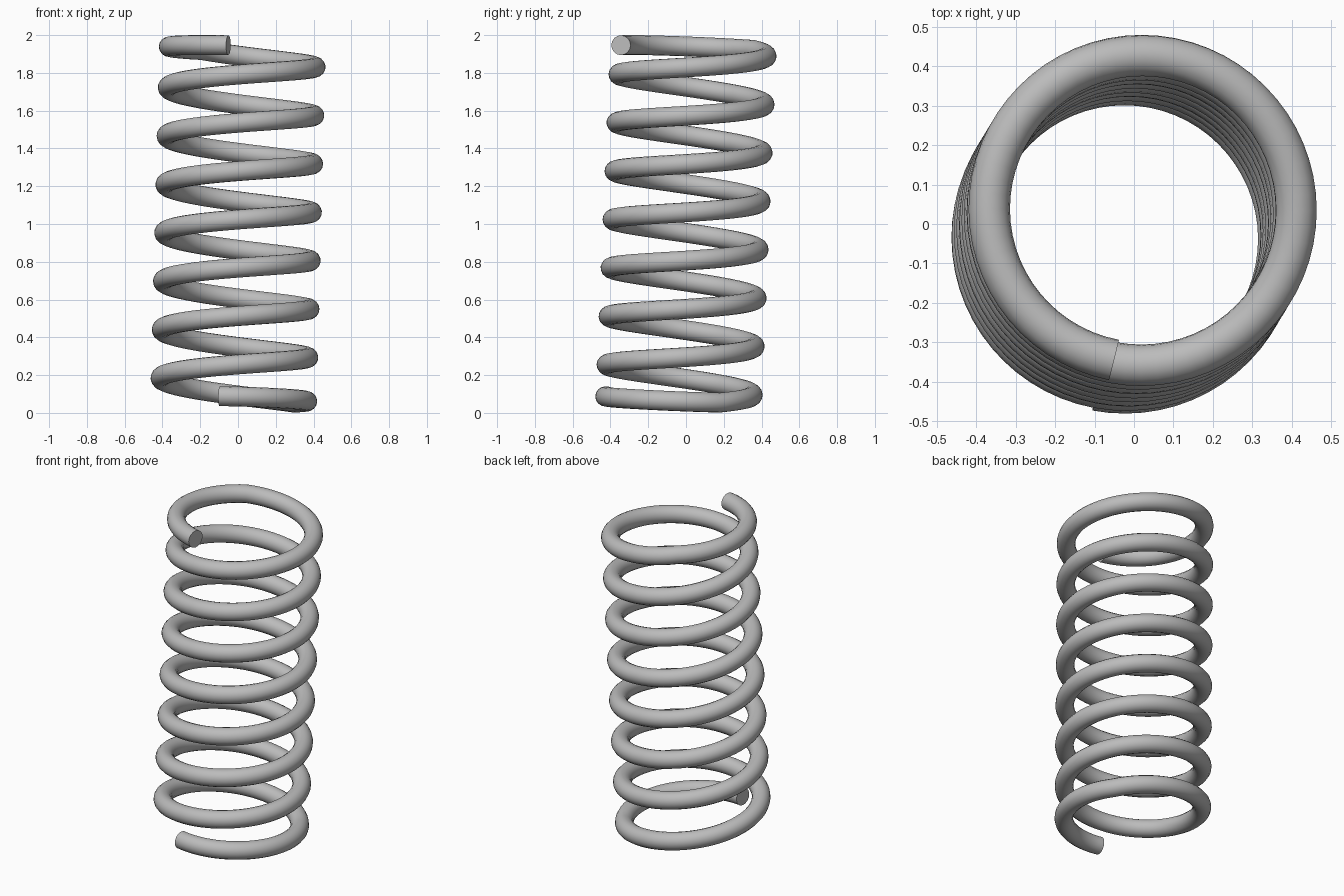
import bpy
import math
from mathutils import Vector

cube = bpy.data.objects.get("Cube")
if cube:
    bpy.data.objects.remove(cube, do_unlink=True)

COIL_RADIUS = 0.39
WIRE_RADIUS = 0.0525
TURNS = 8
FLAT_TURNS = 0.375          # level run at each end
STEPS_PER_TURN = 64
HALF_RISE = 0.93
START_ANGLE = math.radians(259)

# Grey steel
steel = bpy.data.materials.new("grey_steel")
steel.use_nodes = True
grey = (0.5, 0.5, 0.5, 1)
steel.diffuse_color = grey
steel.node_tree.nodes["Principled BSDF"].inputs["Base Color"].default_value = grey

# The coil axis leans slightly to the back left
lean = Vector((0, 0, 1)).rotation_difference(Vector((0.025, 0.041, 1)))


def coil_point(turn):
    """Point on the wire's centre line, level at both ends."""
    rise = (turn - FLAT_TURNS) / (TURNS - 2 * FLAT_TURNS)
    rise = min(max(rise, 0), 1)
    angle = START_ANGLE + math.tau * turn
    point = Vector((COIL_RADIUS * math.cos(angle),
                    COIL_RADIUS * math.sin(angle),
                    HALF_RISE * (2 * rise - 1)))
    return lean @ point + Vector((0, 0, 1))


# Wire swept along the helix, with closed flat ends
curve = bpy.data.curves.new("coil_spring", "CURVE")
curve.dimensions = "3D"
curve.bevel_depth = WIRE_RADIUS
curve.bevel_resolution = 6
curve.use_fill_caps = True
steps = TURNS * STEPS_PER_TURN
spline = curve.splines.new("POLY")
spline.points.add(steps)
for i, point in enumerate(spline.points):
    point.co = (*coil_point(i / STEPS_PER_TURN), 1)
curve.materials.append(steel)

spring = bpy.data.objects.new("coil_spring", curve)
bpy.context.collection.objects.link(spring)
bpy.ops.object.select_all(action="DESELECT")
spring.select_set(True)
bpy.context.view_layer.objects.active = spring
bpy.ops.object.convert(target="MESH")
bpy.ops.object.shade_smooth_by_angle(angle=math.radians(40))
